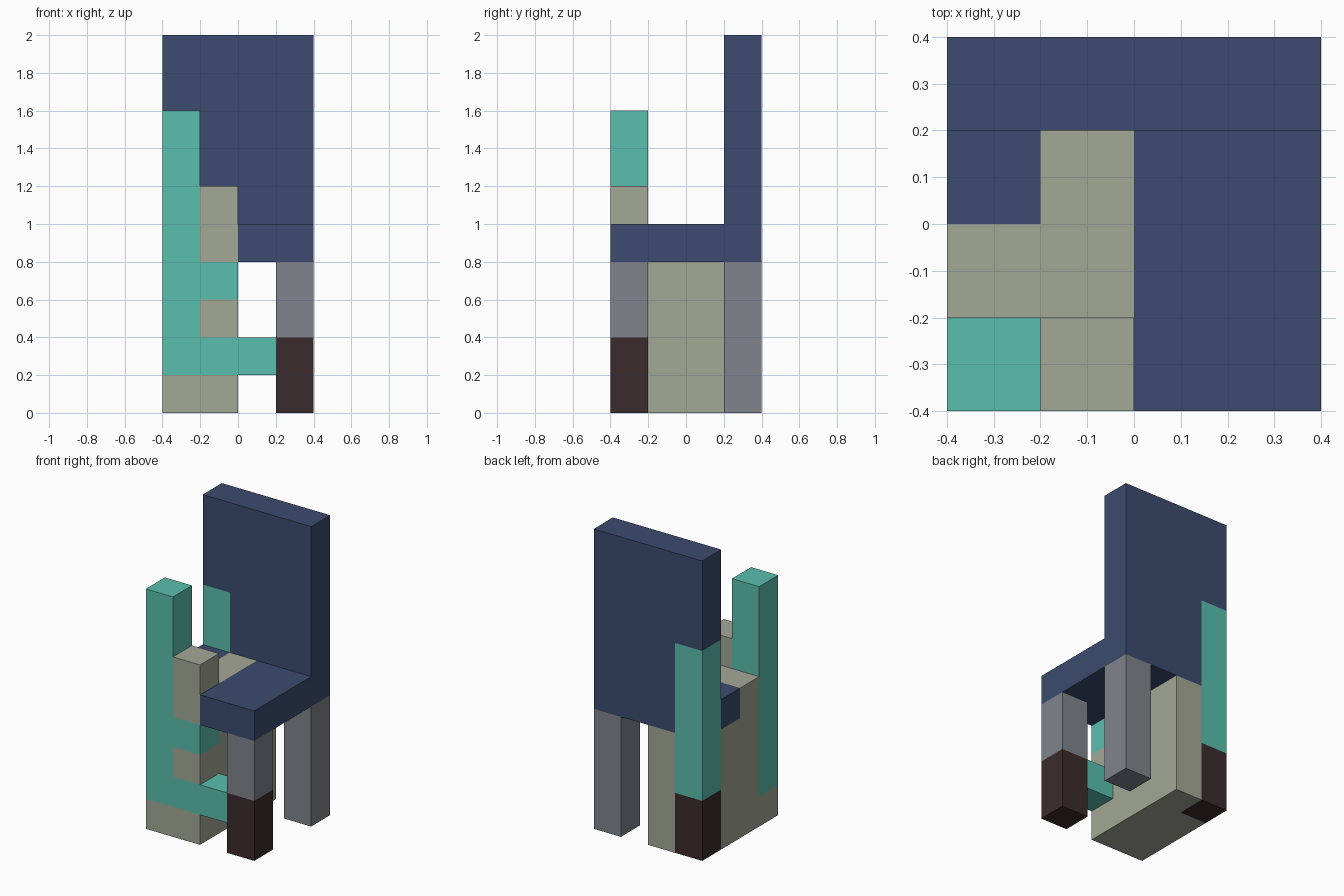
import bpy
import bmesh

if "Cube" in bpy.data.objects:
    bpy.data.objects.remove(bpy.data.objects["Cube"], do_unlink=True)


def material(name, rgb):
    """Flat material from 0-255 sRGB values, stored as linear."""
    lin = [((c / 255 + 0.055) / 1.055) ** 2.4 for c in rgb]
    m = bpy.data.materials.new(name)
    m.use_nodes = True
    m.diffuse_color = (*lin, 1)
    bsdf = next(n for n in m.node_tree.nodes if n.type == 'BSDF_PRINCIPLED')
    bsdf.inputs["Base Color"].default_value = (*lin, 1)
    return m


navy = material("navy", (60, 75, 111))
teal = material("teal", (90, 191, 174))
beige = material("beige", (163, 168, 149))
grey = material("grey", (128, 132, 139))
dark = material("dark brown", (59, 43, 45))


def prism(name, mat, profile, lo, hi, axis='z'):
    """Extrude a closed profile along z (points are x, y) or y (points are x, z)."""
    place = (lambda p, t: (p[0], p[1], t)) if axis == 'z' else (lambda p, t: (p[0], t, p[1]))
    bm = bmesh.new()
    base = bm.faces.new([bm.verts.new(place(p, lo)) for p in profile])
    step = (0, 0, hi - lo) if axis == 'z' else (0, hi - lo, 0)
    ext = bmesh.ops.extrude_face_region(bm, geom=[base], use_keep_orig=True)
    bmesh.ops.translate(bm, vec=step,
                        verts=[v for v in ext["geom"] if isinstance(v, bmesh.types.BMVert)])
    bmesh.ops.recalc_face_normals(bm, faces=bm.faces)
    mesh = bpy.data.meshes.new(name)
    bm.to_mesh(mesh)
    bm.free()
    mesh.materials.append(mat)
    obj = bpy.data.objects.new(name, mesh)
    bpy.context.collection.objects.link(obj)
    return obj


def box(name, mat, x, y, z):
    """Box from (min, max) ranges."""
    return prism(name, mat, [(x[0], y[0]), (x[1], y[0]), (x[1], y[1]), (x[0], y[1])], *z)


FRONT, BACK = (-0.4, -0.2), (0.2, 0.4)   # depth ranges of the front and back rows
RIGHT, MID, LEFT = (-0.4, -0.2), (-0.2, 0.0), (0.2, 0.4)

# Chair: backrest with a notch for the corner post, and the seat pieces
prism("backrest", navy, [(-0.2, 0.8), (0.4, 0.8), (0.4, 2), (-0.4, 2), (-0.4, 1.4), (-0.2, 1.4)],
      *BACK, axis='y')
box("seat", navy, (0, 0.4), (-0.4, 0.2), (0.8, 1))
box("seat_corner", navy, RIGHT, (0, 0.2), (0.8, 1))

# Chair legs
box("back_left_leg", grey, LEFT, BACK, (0, 0.8))
box("front_left_leg", grey, LEFT, FRONT, (0.4, 0.8))
box("front_left_foot", dark, LEFT, FRONT, (0, 0.4))
box("back_right_post", teal, RIGHT, BACK, (0.4, 1.4))
box("back_right_foot", dark, RIGHT, BACK, (0, 0.4))

# Beige block filling the right half under and through the seat
prism("side_block", beige,
      [(-0.4, -0.2), (0, -0.2), (0, 0.4), (-0.2, 0.4), (-0.2, 0.2), (-0.4, 0.2)], 0, 0.8)
prism("seat_inlay", beige,
      [(-0.4, -0.2), (0, -0.2), (0, 0.2), (-0.2, 0.2), (-0.2, 0), (-0.4, 0)], 0.8, 1)
box("front_plinth", beige, (-0.4, 0), FRONT, (0, 0.2))
box("front_infill", beige, MID, FRONT, (0.4, 0.6))
box("front_stub", beige, MID, FRONT, (0.8, 1.2))

# Teal front post with its two side arms
prism("front_post", teal,
      [(-0.4, 0.2), (0.2, 0.2), (0.2, 0.4), (-0.2, 0.4), (-0.2, 0.6),
       (0, 0.6), (0, 0.8), (-0.2, 0.8), (-0.2, 1.6), (-0.4, 1.6)], *FRONT, axis='y')
